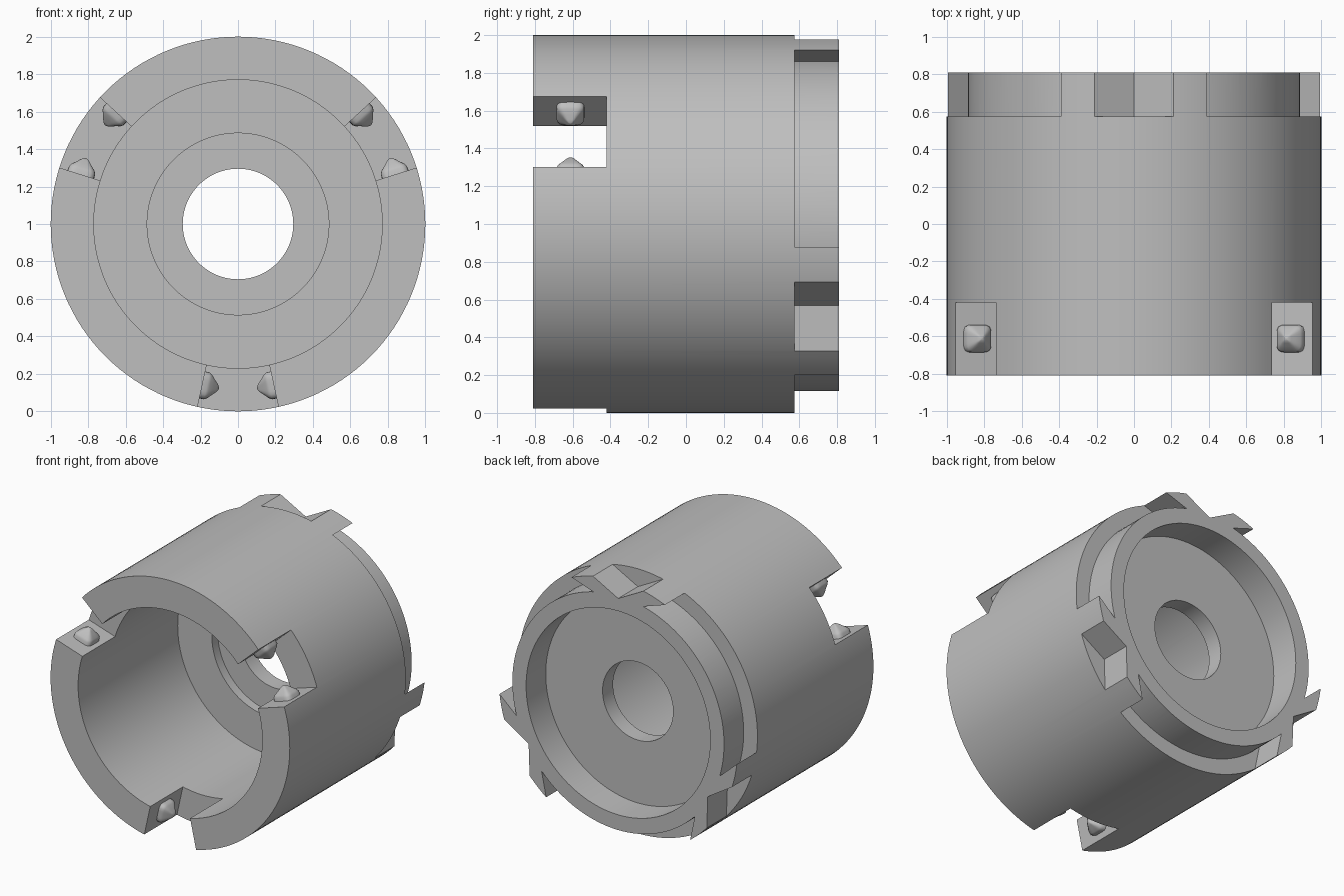
import bpy, bmesh
from math import sin, cos, radians, pi
from mathutils import Vector

cube = bpy.data.objects.get("Cube")
if cube:
    bpy.data.objects.remove(cube, do_unlink=True)

grey = bpy.data.materials.new("plain grey")
grey.use_nodes = True
GREY = (0.52, 0.52, 0.52, 1)
grey.diffuse_color = GREY
grey.node_tree.nodes["Principled BSDF"].inputs["Base Color"].default_value = GREY

REAR = 0.81        # half the length along y
STEP = 0.575       # where the rear collar begins
COLLAR = 0.885     # collar radius
SLOT_HALF = 12.5   # half angle of a front slot


def polar(r, deg, y=0.0):
    a = radians(deg)
    return Vector((r * cos(a), y, 1 + r * sin(a)))


def make_object(name, bm):
    bmesh.ops.recalc_face_normals(bm, faces=bm.faces)
    mesh = bpy.data.meshes.new(name)
    bm.to_mesh(mesh)
    bm.free()
    mesh.materials.append(grey)
    obj = bpy.data.objects.new(name, mesh)
    bpy.context.collection.objects.link(obj)
    return obj


def activate(obj):
    bpy.ops.object.select_all(action='DESELECT')
    obj.select_set(True)
    bpy.context.view_layer.objects.active = obj


def bridge(bm, rings, closed=False):
    pairs = list(zip(rings, rings[1:]))
    if closed:
        pairs.append((rings[-1], rings[0]))
    for a, b in pairs:
        n = len(a)
        for i in range(n):
            j = (i + 1) % n
            bm.faces.new((a[i], a[j], b[j], b[i]))


def add_prism(bm, outline, y0, y1):
    """Closed prism along y from a list of (radius, angle) points."""
    rings = [[bm.verts.new(polar(r, d, y)) for r, d in outline] for y in (y0, y1)]
    bridge(bm, rings)
    for ring in rings:
        bm.faces.new(ring)


# Turned body: outer wall, rear cavity, through hole, recess and front bore
profile = [(1, -REAR), (1, REAR), (0.77, REAR), (0.77, STEP), (0.295, STEP),
           (0.295, 0.45), (0.485, 0.45), (0.485, 0.38), (0.77, 0.38), (0.77, -REAR)]
SEG = 128
bm = bmesh.new()
bridge(bm, [[bm.verts.new(polar(r, 360 * i / SEG, y)) for i in range(SEG)]
            for r, y in profile], closed=True)
body = make_object("coupling_body", bm)

# Cutters: front slots, spaces between the rear teeth, and tooth notches
bm = bmesh.new()
for k in range(3):
    c = 30 + 120 * k
    add_prism(bm, [(0.6, c - SLOT_HALF), (1.3, c - SLOT_HALF),
                   (1.3, c + SLOT_HALF), (0.6, c + SLOT_HALF)], -1, -0.42)
    steps = 40
    space = [(COLLAR, c - 46.4 + 92.8 * i / steps) for i in range(steps + 1)]
    space += [(1, c + 37), (1.05, c + 33.9), (1.5, c + 32), (1.5, c),
              (1.5, c - 32), (1.05, c - 33.9), (1, c - 37)]
    add_prism(bm, space, STEP, 1)
    t = c + 60
    add_prism(bm, [(0.865, t), (1, t - 12.2), (1.15, t - 18), (1.4, t),
                   (1.15, t + 18), (1, t + 12.2)], STEP, 1)
cutter = make_object("cutter", bm)
cutter.hide_render = True

cut = body.modifiers.new("cuts", 'BOOLEAN')
cut.operation = 'DIFFERENCE'
cut.solver = 'EXACT'
cut.object = cutter
activate(body)
bpy.ops.object.modifier_apply(modifier="cuts")
bpy.data.objects.remove(cutter, do_unlink=True)
bpy.ops.object.shade_smooth_by_angle(angle=radians(25))


# Rounded square studs on both walls of every slot
def make_stud(name, wall, side):
    origin = polar(0.88, wall, -0.612)
    out = polar(1, wall) - polar(0, wall)
    normal = (polar(1, wall + 90) - polar(0, 0)) * -side
    bm = bmesh.new()
    rings = []
    for h, w in [(-0.02, 0.075), (0.025, 0.073), (0.04, 0.064),
                 (0.06, 0.042), (0.078, 0.024), (0.088, 0.011)]:
        ring = []
        for i in range(32):
            a = 2 * pi * i / 32
            u, v = cos(a), sin(a)
            s = w / (abs(u) ** 5 + abs(v) ** 5) ** 0.2
            ring.append(bm.verts.new(origin + out * u * s + Vector((0, v * s, 0)) + normal * h))
        rings.append(ring)
    bridge(bm, rings)
    bm.faces.new(rings[0])
    tip = bm.verts.new(origin + normal * 0.091)
    for i in range(32):
        bm.faces.new((rings[-1][i], rings[-1][(i + 1) % 32], tip))
    stud = make_object(name, bm)
    activate(stud)
    bpy.ops.object.shade_smooth_by_angle(angle=radians(45))


for label, c in (("left", 30), ("right", 150), ("bottom", 270)):
    for end, side in (("first", -1), ("second", 1)):
        make_stud(f"{label}_slot_{end}_stud", c + side * SLOT_HALF, side)
